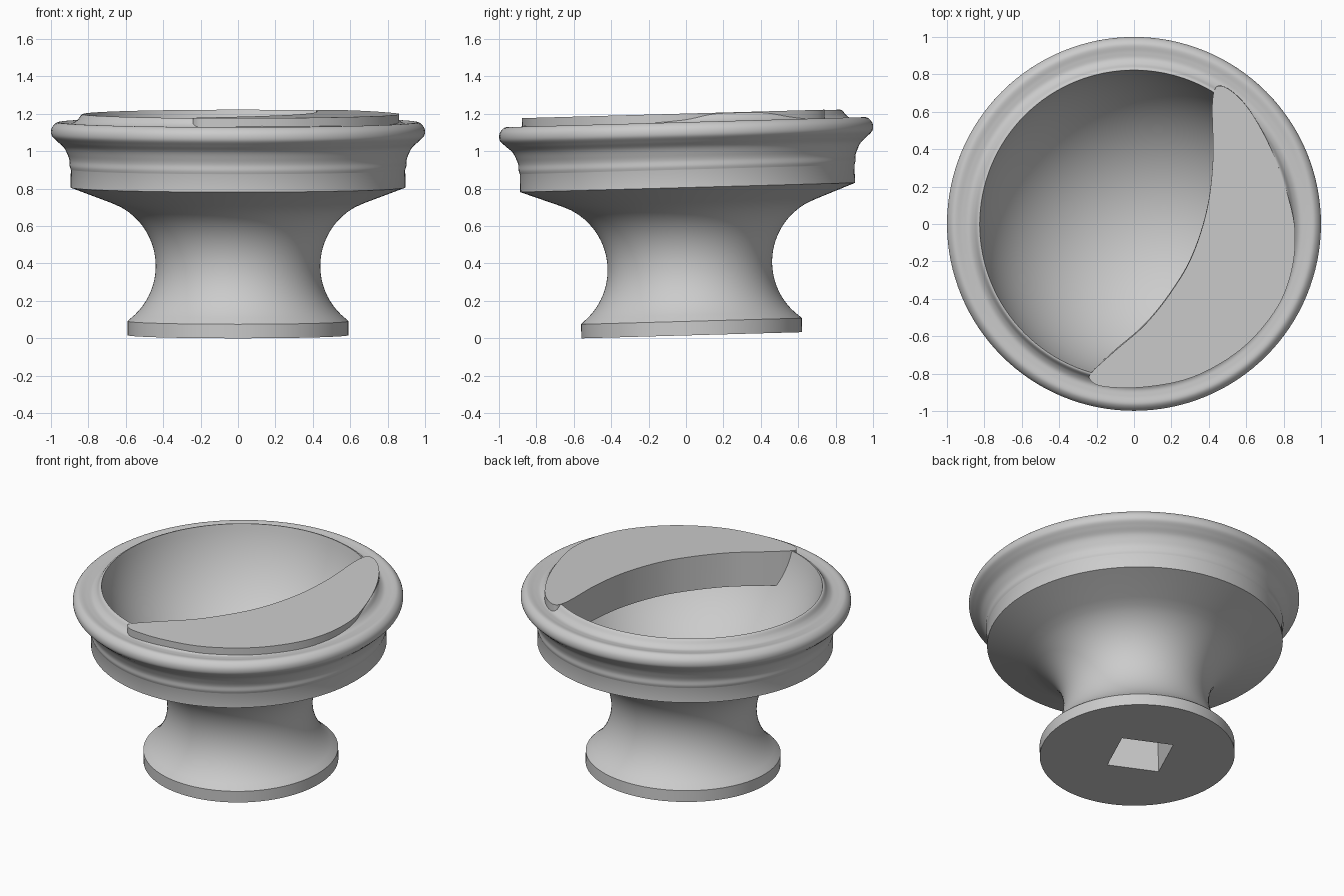
import bpy, bmesh
from math import cos, sin, pi, radians, sqrt, asin
from mathutils import Vector, Matrix

cube = bpy.data.objects.get("Cube")
if cube:
    bpy.data.objects.remove(cube, do_unlink=True)

grey = bpy.data.materials.new("plain grey")
grey.use_nodes = True
grey.diffuse_color = (0.6, 0.6, 0.6, 1)
grey.node_tree.nodes["Principled BSDF"].inputs["Base Color"].default_value = (0.6, 0.6, 0.6, 1)

# The whole piece leans slightly towards the front
LEAN = Matrix.Translation((0, 0.031, 0.0165)) @ Matrix.Rotation(radians(1.6), 4, "X")


def smooth_path(points, steps=6, cyclic=False):
    """Catmull-Rom curve through 2D points."""
    pts = [Vector(p) for p in points]
    n = len(pts)
    pick = (lambda i: pts[i % n]) if cyclic else (lambda i: pts[min(max(i, 0), n - 1)])
    out = []
    for i in range(n if cyclic else n - 1):
        a, b, c, d = (pick(i + k) for k in (-1, 0, 1, 2))
        for s in range(steps):
            t = s / steps
            out.append(0.5 * (2 * b + (c - a) * t + (2 * a - 5 * b + 4 * c - d) * t * t
                              + (3 * b - a - 3 * c + d) * t ** 3))
    return out if cyclic else out + [pts[-1]]


def finish(name, bm):
    bmesh.ops.recalc_face_normals(bm, faces=bm.faces)
    mesh = bpy.data.meshes.new(name)
    bm.to_mesh(mesh)
    bm.free()
    mesh.materials.append(grey)
    obj = bpy.data.objects.new(name, mesh)
    bpy.context.collection.objects.link(obj)
    obj.matrix_world = LEAN
    return obj


def lathe(name, profile, sides=128):
    """Spin a profile that starts and ends on the axis."""
    bm = bmesh.new()
    low, high = (bm.verts.new((0, 0, p[1])) for p in (profile[0], profile[-1]))
    rings = [[bm.verts.new((r * cos(2 * pi * k / sides), r * sin(2 * pi * k / sides), z))
              for k in range(sides)] for r, z in profile[1:-1]]
    for k in range(sides):
        j = (k + 1) % sides
        bm.faces.new((low, rings[0][j], rings[0][k]))
        bm.faces.new((high, rings[-1][k], rings[-1][j]))
        for a, b in zip(rings, rings[1:]):
            bm.faces.new((a[k], a[j], b[j], b[k]))
    return finish(name, bm)


def prism(name, outline, bottom, top):
    bm = bmesh.new()
    face = bm.faces.new([bm.verts.new((x, y, bottom)) for x, y in outline])
    new = bmesh.ops.extrude_face_region(bm, geom=[face])["geom"]
    bmesh.ops.translate(bm, vec=(0, 0, top - bottom),
                        verts=[v for v in new if isinstance(v, bmesh.types.BMVert)])
    return finish(name, bm)


def smooth_shade(obj, angle):
    bpy.ops.object.select_all(action="DESELECT")
    obj.select_set(True)
    bpy.context.view_layer.objects.active = obj
    bpy.ops.object.shade_smooth_by_angle(angle=radians(angle))


# Stem: a circular hollow that runs out straight to the collar
stem = [(0.59, 0.075)]
for k in range(25):
    z = 0.085 + 0.575 * k / 24
    stem.append((0.8 - sqrt(0.36 ** 2 - (z - 0.37) ** 2), z))
stem += [(0.625, 0.685), (0.68, 0.709), (0.895, 0.79)]

# Collar and rolled rim, ending at the raised lip
rim = smooth_path([(0.894, 0.885), (0.9, 0.905), (0.901, 0.935), (0.911, 0.965),
                   (0.932, 1.005), (0.968, 1.038), (0.997, 1.07), (0.995, 1.11),
                   (0.965, 1.138), (0.92, 1.135), (0.885, 1.135), (0.858, 1.152),
                   (0.838, 1.178), (0.825, 1.183)])

# Bowl: a spherical hollow
LIP_R, LIP_Z, DEPTH = 0.825, 1.183, 0.68
radius = (LIP_R ** 2 + DEPTH ** 2) / (2 * DEPTH)
floor = LIP_Z - DEPTH
span = asin(LIP_R / radius)
bowl = [(radius * sin(a), floor + radius * (1 - cos(a)))
        for a in (span * k / 28 for k in range(27, 0, -1))]

body = lathe("bowl_and_pedestal", [(0, 0), (0.59, 0), *stem, *rim, *bowl, (0, floor)])

# Square socket in the underside
socket = prism("socket_cutter",
               [(0.228 * cos(radians(a)) - 0.013, 0.228 * sin(radians(a)) + 0.013)
                for a in (21, 111, 201, 291)], -0.1, 0.38)
cut = body.modifiers.new("socket", "BOOLEAN")
cut.operation = "DIFFERENCE"
cut.solver = "EXACT"
cut.object = socket
bpy.context.view_layer.objects.active = body
bpy.ops.object.modifier_apply(modifier=cut.name)
bpy.data.objects.remove(socket, do_unlink=True)
smooth_shade(body, 35)

# Crescent ledge set across one side of the bowl
outline = [(-0.22, -0.785), (-0.1, -0.675), (0.06, -0.535), (0.2, -0.36), (0.31, -0.17),
           (0.39, 0.08), (0.422, 0.35), (0.42, 0.67), (0.47, 0.74), (0.6, 0.635),
           (0.735, 0.4), (0.835, 0.11), (0.862, -0.08), (0.835, -0.28), (0.75, -0.47),
           (0.57, -0.67), (0.32, -0.815), (0.06, -0.87), (-0.16, -0.868), (-0.235, -0.83)]
ledge = prism("crescent_ledge", smooth_path(outline, 6, True), 0.96, 1.185)
smooth_shade(ledge, 40)
